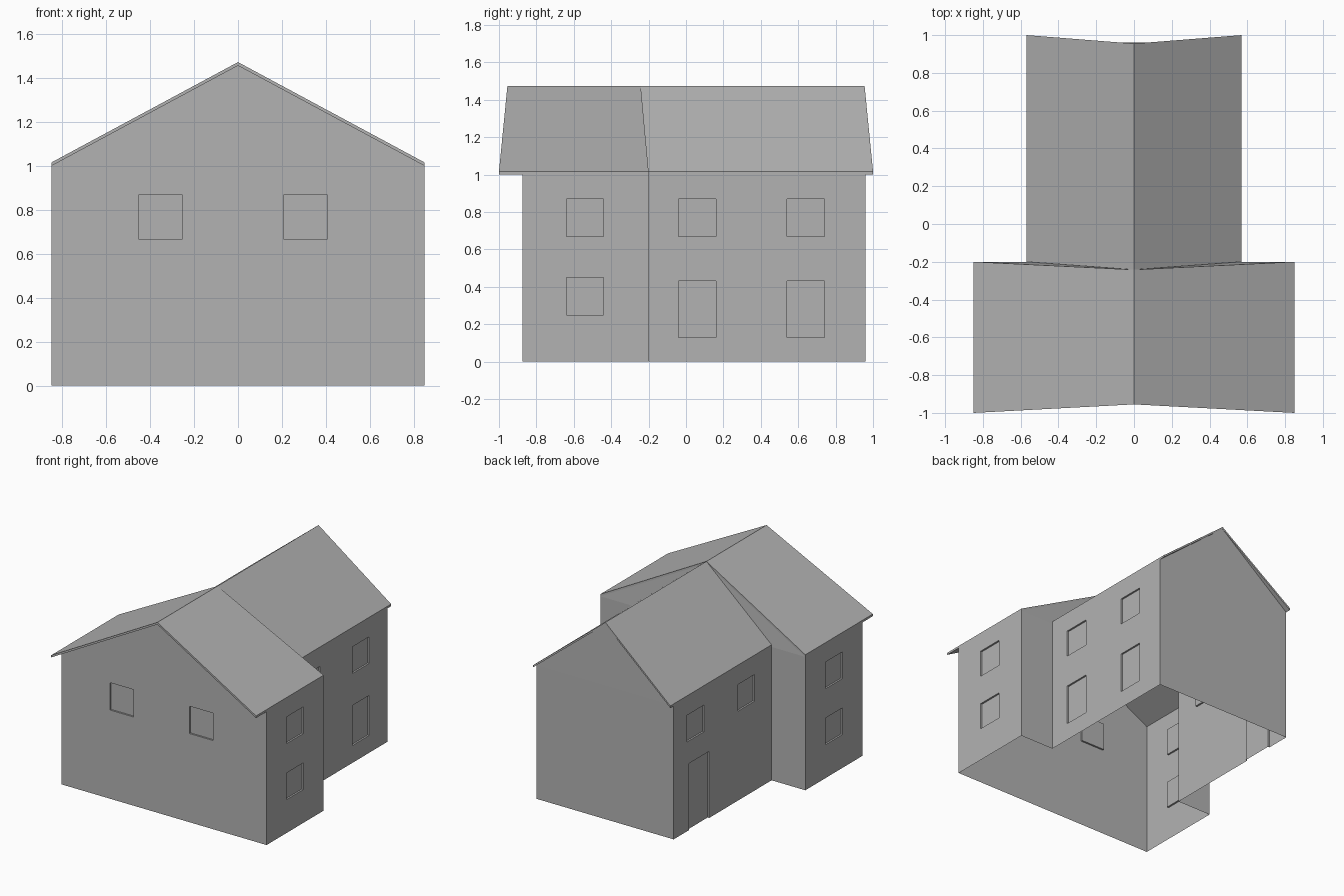
import bpy, bmesh, math
from mathutils import Vector

if "Cube" in bpy.data.objects:
    bpy.data.objects.remove(bpy.data.objects["Cube"])

FRONT_X, REAR_X = 0.85, 0.57          # half widths of the two blocks
FRONT_Y, JOIN_Y, BACK_Y = -0.875, -0.2, 0.96
EAVE, RIDGE, SLAB = 1.0, 1.457, 0.016
RECESS = 0.013

grey = bpy.data.materials.new("dark_grey")
grey.diffuse_color = (0.45, 0.45, 0.45, 1)
grey.use_nodes = True
grey.node_tree.nodes["Principled BSDF"].inputs["Base Color"].default_value = grey.diffuse_color


def finish(bm, name):
    bmesh.ops.remove_doubles(bm, verts=bm.verts, dist=1e-4)
    bmesh.ops.dissolve_limit(bm, angle_limit=math.radians(0.5),
                             verts=bm.verts, edges=bm.edges)
    mesh = bpy.data.meshes.new(name)
    bm.to_mesh(mesh)
    bm.free()
    mesh.materials.append(grey)
    obj = bpy.data.objects.new(name, mesh)
    bpy.context.collection.objects.link(obj)
    return obj


def face(bm, pts):
    bm.faces.new([bm.verts.new(p) for p in pts])


def wall(bm, a, b, openings=()):
    """Wall from a to b (outside on the right) with recessed openings.
    Each opening: lowest and highest coordinate along the wall, z0, z1."""
    a, b = Vector((*a, 0)), Vector((*b, 0))
    along = (b - a).normalized()
    out = along.cross(Vector((0, 0, 1)))
    axis = 0 if abs(along.x) > 0.5 else 1
    holes = []
    for c0, c1, z0, z1 in openings:
        u0, u1 = sorted((abs(c0 - a[axis]), abs(c1 - a[axis])))
        holes.append((u0, u1, z0, z1))

    def p(u, z, d=0.0):
        return a + along * u - out * d + Vector((0, 0, z))

    us = sorted({0, (b - a).length, *[u for h in holes for u in h[:2]]})
    zs = sorted({0, EAVE, *[z for h in holes for z in h[2:]]})
    for u0, u1 in zip(us, us[1:]):
        for z0, z1 in zip(zs, zs[1:]):
            um, zm = (u0 + u1) / 2, (z0 + z1) / 2
            if not any(h[0] < um < h[1] and h[2] < zm < h[3] for h in holes):
                face(bm, [p(u0, z0), p(u1, z0), p(u1, z1), p(u0, z1)])
    for u0, u1, z0, z1 in holes:
        ring = [(u0, z0), (u1, z0), (u1, z1), (u0, z1)]
        face(bm, [p(*q, RECESS) for q in ring])
        for i in range(4):
            q, r = ring[i], ring[(i + 1) % 4]
            if q[1] == r[1] == 0:      # door has no sill
                continue
            face(bm, [p(*q), p(*r), p(*r, RECESS), p(*q, RECESS)])


def roof(name, half, y0, y0_ridge, y1, y1_ridge):
    """Thin gabled slab whose ends lean inwards towards the ridge."""
    bm = bmesh.new()
    rings = []
    for ye, yr in ((y0, y0_ridge), (y1, y1_ridge)):
        top = [(-half, ye, EAVE + SLAB), (0, yr, RIDGE + SLAB), (half, ye, EAVE + SLAB)]
        low = [(x, y, z - SLAB) for x, y, z in reversed(top)]
        rings.append([bm.verts.new(p) for p in top + low])
    f, k = rings
    for i in range(6):
        j = (i + 1) % 6
        bm.faces.new((f[i], f[j], k[j], k[i]))
    for r in rings:                    # end caps
        bm.faces.new((r[0], r[1], r[4], r[5]))
        bm.faces.new((r[1], r[2], r[3], r[4]))
    bmesh.ops.recalc_face_normals(bm, faces=bm.faces)
    return finish(bm, name)


# Walls: open-bottomed shell around a T-shaped plan
corners = [(-FRONT_X, FRONT_Y), (FRONT_X, FRONT_Y), (FRONT_X, JOIN_Y), (REAR_X, JOIN_Y),
           (REAR_X, BACK_Y), (-REAR_X, BACK_Y), (-REAR_X, JOIN_Y), (-FRONT_X, JOIN_Y)]
side = [(-0.64, -0.44, 0.25, 0.45), (-0.64, -0.44, 0.67, 0.87)]
openings = {
    0: [(-0.45, -0.255, 0.665, 0.87), (0.21, 0.405, 0.665, 0.87)],
    1: side,
    3: [(y, y + 0.2, z0, z1) for y in (-0.04, 0.54) for z0, z1 in ((0.13, 0.43), (0.67, 0.87))],
    5: [(0.0, 0.2, 0.67, 0.87), (0.6, 0.8, 0.67, 0.87), (0.54, 0.78, 0.0, 0.5)],
    7: side,
}
bm = bmesh.new()
for i, c in enumerate(corners):
    wall(bm, c, corners[(i + 1) % 8], openings.get(i, ()))

# Gables: front, back, and the slivers where the two roofs meet
face(bm, [(-FRONT_X, FRONT_Y, EAVE), (FRONT_X, FRONT_Y, EAVE), (0, FRONT_Y, RIDGE)])
face(bm, [(REAR_X, BACK_Y, EAVE), (-REAR_X, BACK_Y, EAVE), (0, BACK_Y - 0.006, RIDGE)])
peak = (0, JOIN_Y - 0.042, RIDGE)
face(bm, [(FRONT_X, JOIN_Y, EAVE), (REAR_X, JOIN_Y, EAVE), peak])
face(bm, [(-REAR_X, JOIN_Y, EAVE), (-FRONT_X, JOIN_Y, EAVE), peak])
finish(bm, "walls")

# Roofs
roof("front_roof", FRONT_X, -1.0, -0.955, JOIN_Y, JOIN_Y - 0.042)
roof("rear_roof", REAR_X, JOIN_Y, JOIN_Y - 0.042, 1.0, 0.955)
